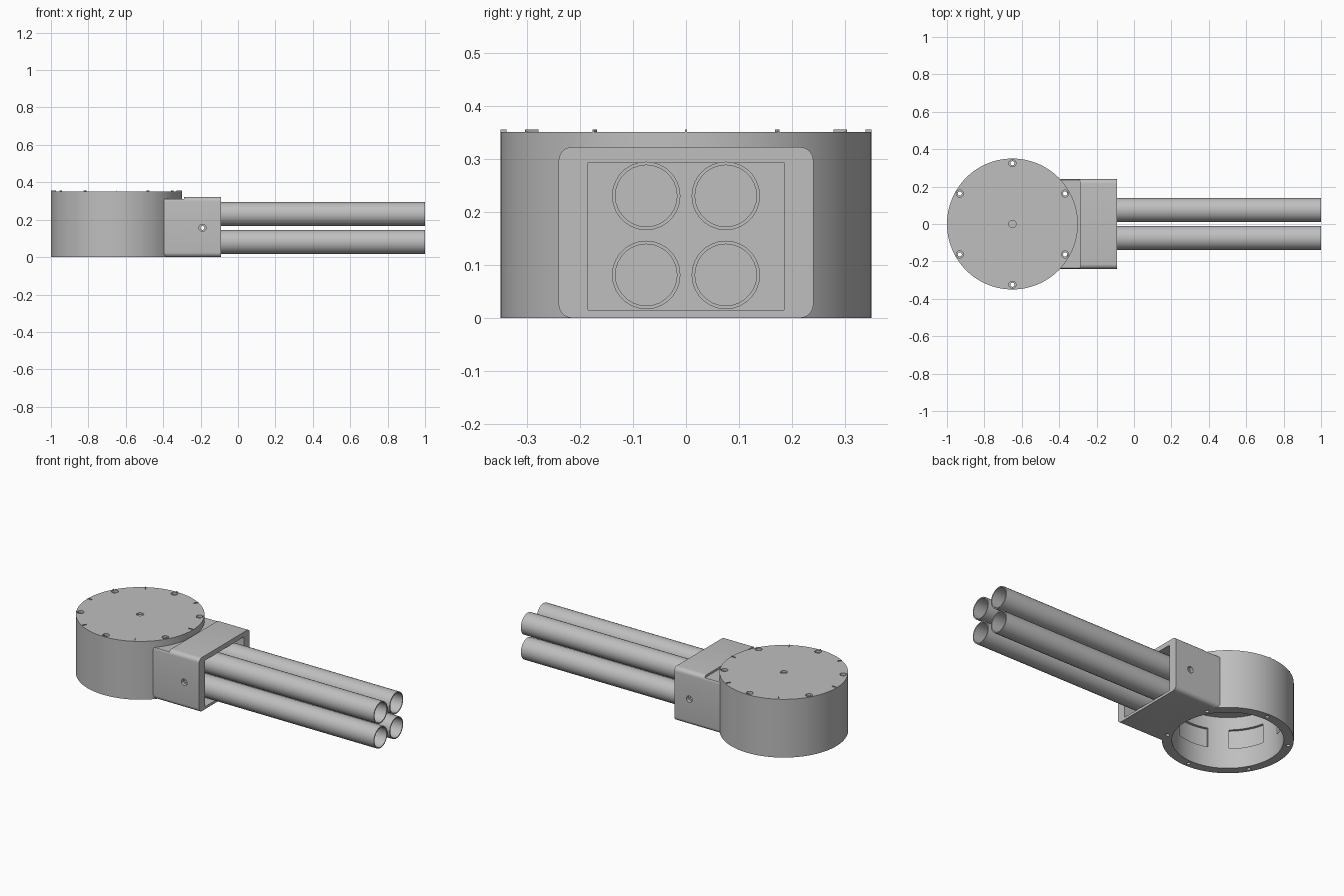
import bpy, bmesh, math
from mathutils import Matrix, Vector

cube = bpy.data.objects.get("Cube")
if cube:
    bpy.data.objects.remove(cube, do_unlink=True)

steel = bpy.data.materials.new("grey_metal")
steel.use_nodes = True
GREY = (0.52, 0.52, 0.52, 1)
steel.diffuse_color = GREY
steel.node_tree.nodes["Principled BSDF"].inputs["Base Color"].default_value = GREY

CX, R, BORE, SEAM, TOP = -0.65, 0.35, 0.297, 0.31, 0.35
BOLT_R = 0.325


def add(name, bm):
    bmesh.ops.recalc_face_normals(bm, faces=bm.faces)
    me = bpy.data.meshes.new(name)
    bm.to_mesh(me)
    bm.free()
    me.materials.append(steel)
    ob = bpy.data.objects.new(name, me)
    bpy.context.collection.objects.link(ob)
    return ob


def ring(name, r_in, r_out, lo, hi, n, place, start=0, sweep=math.tau):
    """Rectangular section swept about z: a tube, or a sector of one."""
    bm = bmesh.new()
    full = sweep > 6.28
    loops = []
    for i in range(n if full else n + 1):
        a = start + sweep * i / n
        loops.append([bm.verts.new((r * math.cos(a), r * math.sin(a), z))
                      for r, z in ((r_in, lo), (r_out, lo), (r_out, hi), (r_in, hi))])
    for i in range(n):
        a, b = loops[i], loops[(i + 1) % len(loops)]
        for k in range(4):
            bm.faces.new((a[k], a[k - 1], b[k - 1], b[k]))
    if not full:
        bm.faces.new(loops[0])
        bm.faces.new(loops[-1])
    bm.transform(place)
    return add(name, bm)


def cylinder(name, r, depth, place, n=32):
    bm = bmesh.new()
    bmesh.ops.create_cone(bm, cap_ends=True, segments=n, radius1=r, radius2=r,
                          depth=depth, matrix=place)
    return add(name, bm)


def box(name, lo, hi, bevel=0, turn=None):
    bm = bmesh.new()
    bmesh.ops.create_cube(bm, size=1)
    lo, hi = Vector(lo), Vector(hi)
    bm.transform(Matrix.Translation((lo + hi) / 2) @ Matrix.Diagonal((*(hi - lo), 1)))
    if bevel:
        # round only the edges running along x
        edges = [e for e in bm.edges
                 if abs(e.verts[0].co.x - e.verts[1].co.x) > 0.01]
        bmesh.ops.bevel(bm, geom=edges, offset=bevel, segments=6,
                        profile=0.5, affect='EDGES')
    if turn:
        bm.transform(turn)
    return add(name, bm)


def cut(ob, cutters):
    for c in cutters:
        m = ob.modifiers.new("cut", 'BOOLEAN')
        m.operation, m.solver, m.object = 'DIFFERENCE', 'EXACT', c
    bpy.context.view_layer.update()
    me = bpy.data.meshes.new_from_object(
        ob.evaluated_get(bpy.context.evaluated_depsgraph_get()))
    ob.modifiers.clear()
    ob.data = me
    for c in cutters:
        bpy.data.objects.remove(c, do_unlink=True)


def smooth(ob):
    bpy.ops.object.select_all(action='DESELECT')
    ob.select_set(True)
    bpy.context.view_layer.objects.active = ob
    bpy.ops.object.shade_smooth_by_angle(angle=math.radians(30))


centre = Matrix.Translation((CX, 0, 0))
bolt_angles = [math.radians(30 + 60 * i) for i in range(6)]


def at_bolt(a, z):
    return Matrix.Translation((CX + BOLT_R * math.cos(a), BOLT_R * math.sin(a), z))


# Open-bottomed drum with bolt holes and six shallow pockets inside
drum = ring("drum_wall", BORE, R, 0, SEAM, 128, centre)
half = math.radians(19)
cutters = [cylinder("bolt_cutter", 0.011, 1, at_bolt(a, 0)) for a in bolt_angles]
cutters += [ring("pocket_cutter", 0.28, 0.312, 0.12, 0.235, 12, centre,
                 a - half, 2 * half) for a in bolt_angles]
cut(drum, cutters)

# Lid with counterbored bolt holes and a blind centre hole
lid = cylinder("drum_lid", R, TOP - SEAM,
               Matrix.Translation((CX, 0, (SEAM + TOP) / 2)), 128)
cutters = [cylinder("bolt_cutter", 0.011, 1, at_bolt(a, 0)) for a in bolt_angles]
cutters += [cylinder("counterbore_cutter", 0.019, 0.03, at_bolt(a, TOP))
            for a in bolt_angles]
cutters.append(cylinder("centre_cutter", 0.02, 0.02, Matrix.Translation((CX, 0, TOP))))
cut(lid, cutters)

# Raised index marks around the lid, alternately long and short
for i in range(12):
    length = 0.012 if i % 2 else 0.028
    box("index_mark", (R - length, -0.0015, TOP - 0.002), (R, 0.0015, TOP + 0.005),
        turn=centre @ Matrix.Rotation(math.radians(30 * i), 4, 'Z'))

# Rounded housing, fitted to the drum and hollowed from the front end
housing = box("tube_housing", (-0.40, -0.24, 0), (-0.09, 0.24, 0.322), bevel=0.025)
across = Matrix.Rotation(math.pi / 2, 4, 'X')
cutters = [
    cylinder("drum_cutter", 0.342, 1, centre, 128),
    box("lid_cutter", (-0.6, -0.4, SEAM), (-0.29, 0.4, 0.5)),
    box("cavity_cutter", (-0.27, -0.185, 0.015), (0, 0.185, 0.293)),
    cylinder("pin_cutter", 0.01, 1, Matrix.Translation((-0.19, 0, 0.156)) @ across),
]
for side in (-1, 1):
    cutters.append(cylinder("pin_counterbore_cutter", 0.019, 0.04,
                            Matrix.Translation((-0.19, side * 0.24, 0.156)) @ across))
cut(housing, cutters)

# Four long open tubes
tubes = []
along = Matrix.Rotation(math.pi / 2, 4, 'Y')
for y in (-0.075, 0.075):
    for z in (0.081, 0.23):
        tubes.append(ring("long_tube", 0.058, 0.0645, -0.275, 1, 28,
                          Matrix.Translation((0, y, z)) @ along))

for ob in [drum, lid, housing] + tubes:
    smooth(ob)
